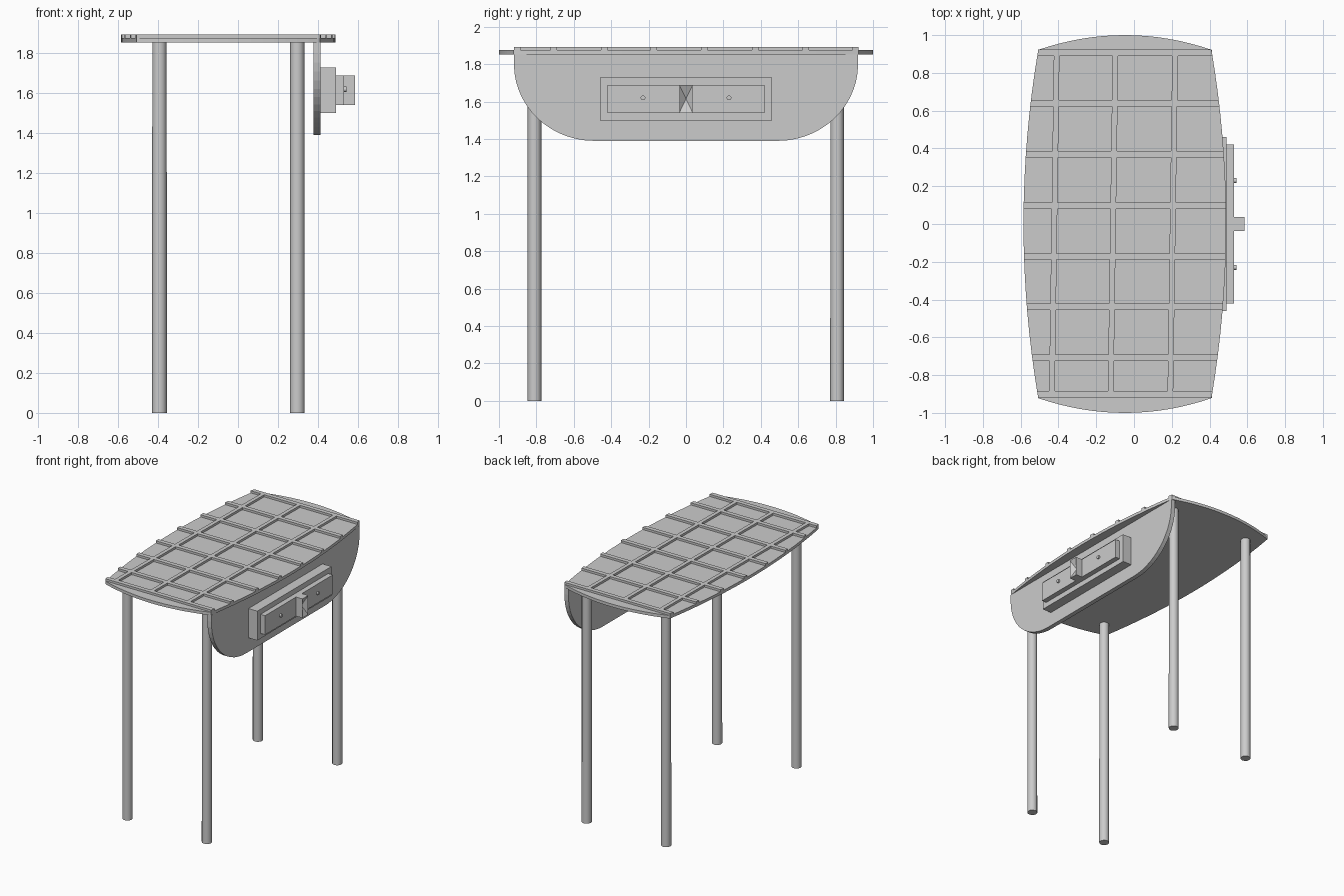
import bpy, bmesh, math
from mathutils import Matrix

cube = bpy.data.objects.get("Cube")
if cube:
    bpy.data.objects.remove(cube, do_unlink=True)

# One plain grey for the whole table
grey = bpy.data.materials.new("plain_grey")
grey.use_nodes = True
grey.diffuse_color = (0.6, 0.6, 0.6, 1)
grey.node_tree.nodes["Principled BSDF"].inputs["Base Color"].default_value = (0.6, 0.6, 0.6, 1)


def finish(name, bm, smooth=False):
    bmesh.ops.recalc_face_normals(bm, faces=bm.faces)
    mesh = bpy.data.meshes.new(name)
    bm.to_mesh(mesh)
    bm.free()
    mesh.materials.append(grey)
    obj = bpy.data.objects.new(name, mesh)
    bpy.context.collection.objects.link(obj)
    if smooth:
        bpy.ops.object.select_all(action='DESELECT')
        obj.select_set(True)
        bpy.context.view_layer.objects.active = obj
        bpy.ops.object.shade_smooth_by_angle(angle=math.radians(40))
    return obj


def add_prism(bm, points, offset):
    """Extrude a closed outline of 3D points along an offset."""
    face = bm.faces.new([bm.verts.new(p) for p in points])
    grown = bmesh.ops.extrude_face_region(bm, geom=[face])
    verts = [v for v in grown["geom"] if isinstance(v, bmesh.types.BMVert)]
    bmesh.ops.translate(bm, verts=verts, vec=offset)


def box(name, x0, x1, half_y, z0, z1):
    bm = bmesh.new()
    outline = [(x0, -half_y, z0), (x0, half_y, z0), (x0, half_y, z1), (x0, -half_y, z1)]
    add_prism(bm, outline, (x1 - x0, 0, 0))
    return finish(name, bm)


# Bowed outline of the table top
END_Y, MID_X = 0.922, -0.048


def left_edge(y):
    return -0.585 + 0.078 * (y / END_Y) ** 2


def right_edge(y):
    return 0.488 - 0.078 * (y / END_Y) ** 2


def end_bow(x):
    return 1.0 - (1 - END_Y) * ((x - MID_X) / 0.459) ** 2


STEPS = 16
SLAB_Z, SLAB_TOP, STRIP_TOP = 1.853, 1.876, 1.893
ts = [i / STEPS for i in range(STEPS)]
outline = [(right_edge(y), y) for y in (-END_Y + 2 * END_Y * t for t in ts)]
outline += [(x, end_bow(x)) for x in (0.41 - 0.917 * t for t in ts)]
outline += [(left_edge(y), y) for y in (END_Y - 2 * END_Y * t for t in ts)]
outline += [(x, -end_bow(x)) for x in (-0.507 + 0.917 * t for t in ts)]
bm = bmesh.new()
add_prism(bm, [(x, y, SLAB_Z) for x, y in outline], (0, 0, SLAB_TOP - SLAB_Z))
finish("table_top", bm)

# Raised lattice: crosswise strips cut to the bowed edges
rows = [-0.902, -0.708, -0.437, -0.172, 0.097, 0.370, 0.640, 0.906]
HALF = 0.017
rise = (0, 0, STRIP_TOP - SLAB_TOP + 0.004)
base = SLAB_TOP - 0.004
bm = bmesh.new()
for y in rows:
    a, b = y - HALF, y + HALF
    add_prism(bm, [(left_edge(a), a, base), (right_edge(a), a, base),
                   (right_edge(b), b, base), (left_edge(b), b, base)], rise)
finish("cross_strips", bm)

# Lengthwise strips, slightly slanted, between the crosswise ones
bm = bmesh.new()
for centre in (-0.422, -0.111, 0.205):
    for y0, y1 in zip(rows, rows[1:]):
        a, b = y0 + HALF, y1 - HALF
        xa, xb = centre + 0.014 * a, centre + 0.014 * b
        add_prism(bm, [(xa - 0.015, a, base), (xa + 0.015, a, base),
                       (xb + 0.015, b, base), (xb - 0.015, b, base)], rise)
finish("long_strips", bm)

# Hanging leaf with rounded lower corners
LEAF_X, LEAF_THICK = 0.378, 0.035
CURVE_Y, CURVE_Z, LOW_Z = 0.49, 1.80, 1.39
right_half = [(0.92, SLAB_Z)]
for i in range(15):
    a = math.radians(90 * i / 14)
    right_half.append((CURVE_Y + 0.43 * math.cos(a), CURVE_Z - (CURVE_Z - LOW_Z) * math.sin(a)))
leaf = right_half + [(-y, z) for y, z in reversed(right_half)]
bm = bmesh.new()
add_prism(bm, [(LEAF_X, y, z) for y, z in leaf], (LEAF_THICK, 0, 0))
finish("hanging_leaf", bm)

# Stepped drawer box on the leaf
box("drawer_box", 0.40, 0.49, 0.46, 1.50, 1.73)
box("drawer_panel", 0.48, 0.53, 0.42, 1.54, 1.69)

# Central pull with a pinched, hollowed front
pull = box("centre_pull", 0.525, 0.585, 0.036, 1.54, 1.69)
bm = bmesh.new()
bm.from_mesh(pull.data)
bm.faces.ensure_lookup_table()
front = max(bm.faces, key=lambda f: f.calc_center_median().x)
poked = bmesh.ops.poke(bm, faces=[front])
for v in poked["verts"]:
    v.co.x -= 0.035
bm.to_mesh(pull.data)
bm.free()

# Small round knobs
for side, y in (("left", 0.23), ("right", -0.23)):
    bm = bmesh.new()
    place = Matrix.Translation((0.53, y, 1.62)) @ Matrix.Rotation(math.pi / 2, 4, 'Y')
    bmesh.ops.create_cone(bm, cap_ends=True, segments=12, radius1=0.013, radius2=0.013,
                          depth=0.024, matrix=place)
    finish("knob_" + side, bm, True)

# Four round legs
for x, side in ((-0.393, "right"), (0.297, "left")):
    for y, end in ((-0.81, "front"), (0.808, "back")):
        bm = bmesh.new()
        bmesh.ops.create_cone(bm, cap_ends=True, segments=12, radius1=0.037, radius2=0.036,
                              depth=1.86, matrix=Matrix.Translation((x, y, 0.93)))
        finish(end + "_" + side + "_leg", bm, True)
